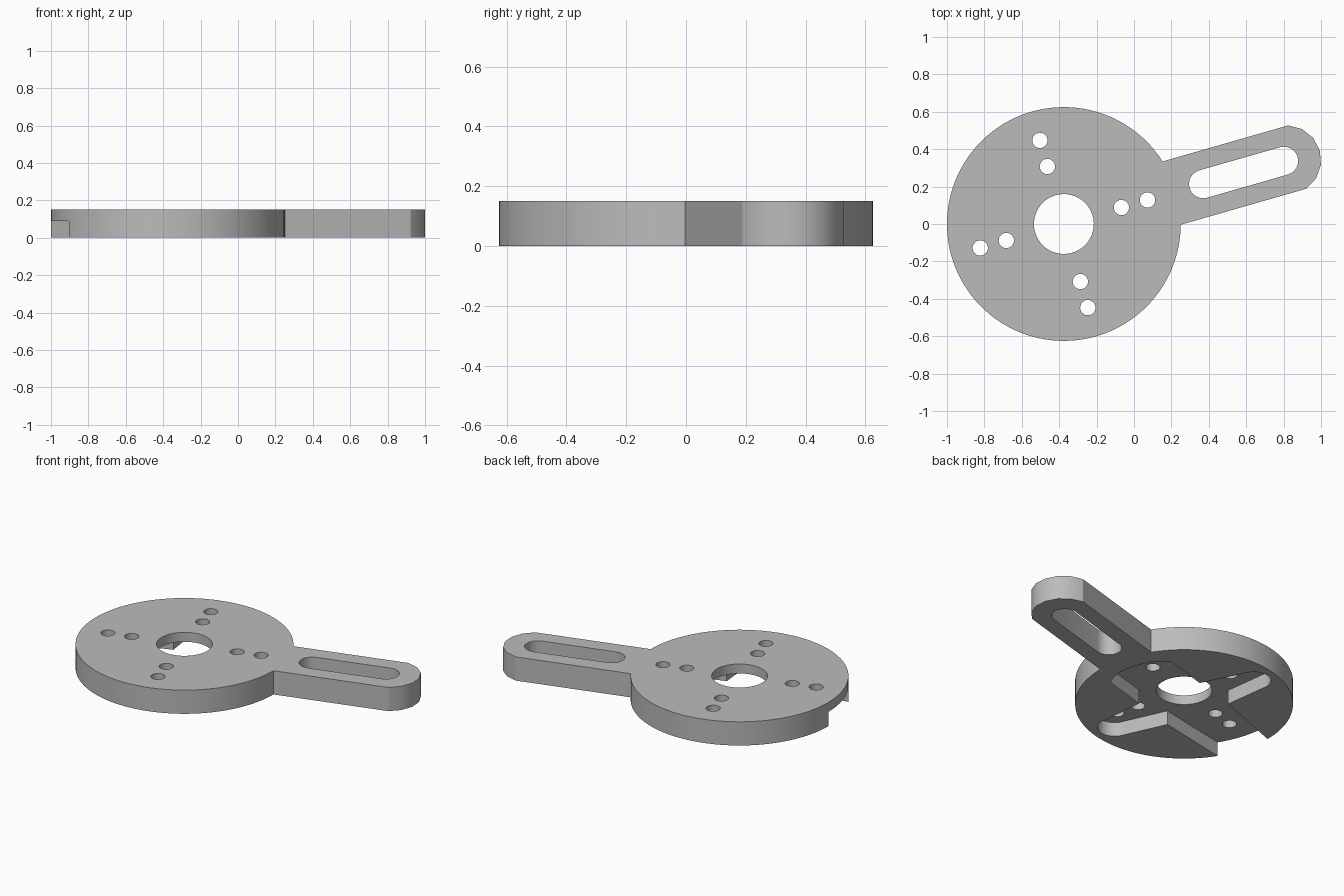
import bpy, bmesh
from math import sin, cos, asin, pi, radians
from mathutils import Matrix

cube = bpy.data.objects.get("Cube")
if cube:
    bpy.data.objects.remove(cube, do_unlink=True)

TURN = radians(16)       # direction of the slotted arm
DISC_X, DISC_R = -0.375, 0.625
ARM_W = 0.176            # half width of the arm
THICK, POCKET = 0.15, 0.09

steel = bpy.data.materials.new("plain grey")
steel.use_nodes = True
grey = (0.5, 0.5, 0.5, 1)
steel.diffuse_color = grey
steel.node_tree.nodes["Principled BSDF"].inputs["Base Color"].default_value = grey


def arc(cx, cy, r, start, end, steps):
    """Points along a circular arc."""
    angles = [start + (end - start) * i / steps for i in range(steps + 1)]
    return [(cx + r * cos(t), cy + r * sin(t)) for t in angles]


def circle(cx, cy, r, steps):
    return arc(cx, cy, r, 0, 2 * pi, steps)[:-1]


def prism(name, outline, low, high):
    """Extrude a closed outline, placed in the frame of the arm."""
    bm = bmesh.new()
    face = bm.faces.new([bm.verts.new((x, y, low)) for x, y in outline])
    top = bmesh.ops.extrude_face_region(bm, geom=[face])["geom"]
    verts = [v for v in top if isinstance(v, bmesh.types.BMVert)]
    bmesh.ops.translate(bm, verts=verts, vec=(0, 0, high - low))
    bmesh.ops.recalc_face_normals(bm, faces=bm.faces)
    bm.transform(Matrix.Translation((DISC_X, 0, 0)) @ Matrix.Rotation(TURN, 4, 'Z'))
    mesh = bpy.data.meshes.new(name)
    bm.to_mesh(mesh)
    bm.free()
    mesh.materials.append(steel)
    obj = bpy.data.objects.new(name, mesh)
    bpy.context.collection.objects.link(obj)
    return obj


# Round plate and arm as one outline
join = asin(ARM_W / DISC_R)
tip_r = 0.186
tip = asin(ARM_W / tip_r)
outline = arc(0, 0, DISC_R, join, 2 * pi - join, 96)
outline += arc(1.238, 0, tip_r, -tip, tip, 6)
plate = prism("mounting_plate", outline, 0, THICK)

# Cross-shaped pocket underneath, open at the rim opposite the arm
half = [(0.52, 0), (0.51, 0.11), (0.45, 0.21), (0.15, 0.21)]
half += arc(0, 0.48, 0.1, 0, pi, 16)
half += [(-0.14, 0.21), (-0.7, 0.165)]
pocket = half + [(x, -y) for x, y in reversed(half[1:])]
cutters = [prism("pocket_cutter", pocket, -0.1, POCKET)]

# Centre bore, arm slot and four pairs of screw holes
slot = arc(1.224, 0, 0.076, -pi / 2, pi / 2, 12) + arc(0.775, 0, 0.076, pi / 2, 1.5 * pi, 12)
cutters.append(prism("bore_cutter", circle(0, 0, 0.16, 48), -0.1, 0.3))
cutters.append(prism("slot_cutter", slot, -0.1, 0.3))
for k in range(4):
    for r in (0.32, 0.465):
        hole = circle(r * cos(k * pi / 2), r * sin(k * pi / 2), 0.041, 24)
        cutters.append(prism("screw_hole_cutter", hole, -0.1, 0.3))

# Cut, then apply and discard the cutters
for c in cutters:
    mod = plate.modifiers.new(c.name, 'BOOLEAN')
    mod.operation, mod.solver, mod.object = 'DIFFERENCE', 'EXACT', c
    c.hide_render = True
bpy.ops.object.select_all(action='DESELECT')
plate.select_set(True)
bpy.context.view_layer.objects.active = plate
for mod in list(plate.modifiers):
    bpy.ops.object.modifier_apply(modifier=mod.name)
for c in cutters:
    bpy.data.objects.remove(c, do_unlink=True)
bpy.ops.object.shade_smooth_by_angle(angle=radians(28))
